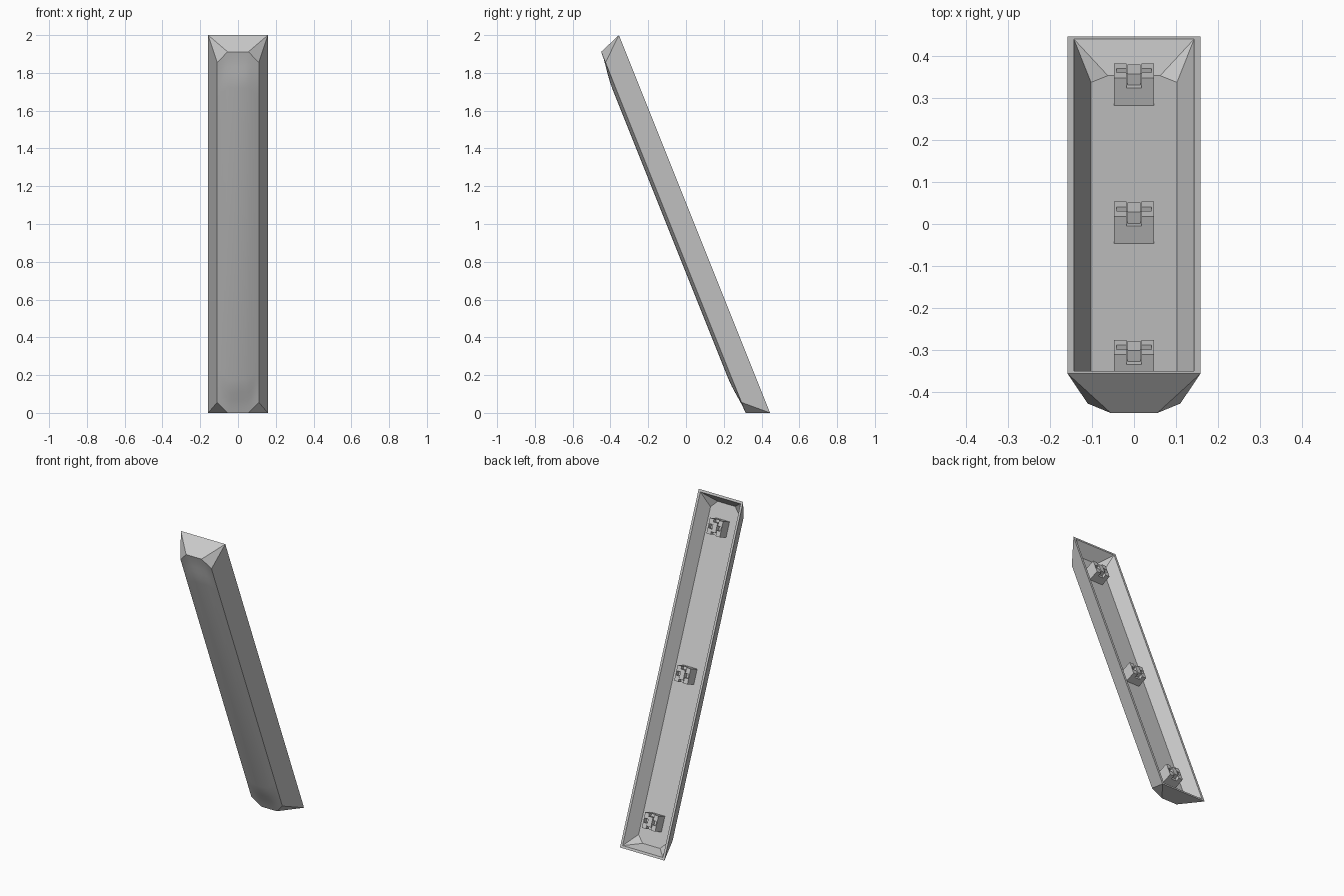
import bpy, bmesh, math
from mathutils import Matrix, Vector

if "Cube" in bpy.data.objects:
    bpy.data.objects.remove(bpy.data.objects["Cube"])

# Local frame: x across, u along the slanted length, p depth toward the front
A = math.atan2(0.8, 2.0)
c, s = math.cos(A), math.sin(A)
FRAME = Matrix(((1, 0, 0, 0), (0, -s, -c, 0.045), (0, c, -s, 1.0), (0, 0, 0, 1)))
HALF = 1.077

grey = bpy.data.materials.new("trim grey")
grey.diffuse_color = (0.6, 0.6, 0.6, 1)
grey.use_nodes = True
grey.node_tree.nodes["Principled BSDF"].inputs["Base Color"].default_value = grey.diffuse_color


def finish(name, bm):
    mesh = bpy.data.meshes.new(name)
    bm.transform(FRAME)
    bm.to_mesh(mesh)
    bm.free()
    mesh.materials.append(grey)
    ob = bpy.data.objects.new(name, mesh)
    bpy.context.collection.objects.link(ob)
    return ob


def face(bm, pts, toward):
    pts = [Vector(p) for p in pts]
    n = (pts[1] - pts[0]).cross(pts[2] - pts[0])
    if n.dot(Vector(toward)) < 0:
        pts.reverse()
    bm.faces.new([bm.verts.new(p) for p in pts])


def walls(bm, rim, flat, corner, sign):
    """Sloped tray walls from a rectangular rim to an octagonal floor."""
    (rx, ru), (fx, fu, fp), (cx, cu) = rim, flat, corner
    for k in (-1, 1):
        face(bm, [(k*rx, -ru, 0), (k*rx, ru, 0), (k*cx, cu, fp), (k*cx, -cu, fp)], (k*sign, 0, 0))
        face(bm, [(-rx, k*ru, 0), (rx, k*ru, 0), (fx, k*fu, fp), (-fx, k*fu, fp)], (0, k*sign, 0))
        for j in (-1, 1):
            face(bm, [(k*rx, j*ru, 0), (k*fx, j*fu, fp), (k*cx, j*cu, fp)], (k*sign, j*sign, 0))


# Tray shell: outer walls, inner walls, rim and floor
bm = bmesh.new()
RX, IX, IU = 0.158, 0.143, HALF - 0.015
walls(bm, (RX, HALF), (0.055, HALF - 0.047, 0.12), (0.11, HALF - 0.108), 1)
FX, FU, CX, CU, FP = 0.062, HALF - 0.05, 0.102, HALF - 0.093, 0.08
walls(bm, (IX, IU), (FX, FU, FP), (CX, CU), -1)
for k in (-1, 1):
    face(bm, [(k*RX, -HALF, 0), (k*RX, HALF, 0), (k*IX, IU, 0), (k*IX, -IU, 0)], (0, 0, -1))
    face(bm, [(-RX, k*HALF, 0), (RX, k*HALF, 0), (IX, k*IU, 0), (-IX, k*IU, 0)], (0, 0, -1))
face(bm, [(FX, FU, FP), (CX, CU, FP), (CX, -CU, FP), (FX, -FU, FP),
          (-FX, -FU, FP), (-CX, -CU, FP), (-CX, CU, FP), (-FX, FU, FP)], (0, 0, -1))

# Gently bulged front panel that flattens toward both ends
xs = [0.11 * i / 8 for i in range(-8, 9)]
steps = [0.0, 0.04, 0.08, 0.12, 0.16, 0.2]
rows = [(-1, d) for d in steps] + [(1, d) for d in reversed(steps)]
grid = []
for side, d in rows:
    t = d / 0.2
    fade = t * t * (3 - 2 * t)
    line = []
    for x in xs:
        end = 0.047 + 0.061 * max(0, abs(x) - 0.055) / 0.055
        depth = 0.12 + 0.018 * fade * (1 - (x / 0.11) ** 2)
        line.append(bm.verts.new((x, side * (HALF - end - d), depth)))
    grid.append(line)
for a, b in zip(grid, grid[1:]):
    for i in range(len(xs) - 1):
        bm.faces.new((a[i], a[i + 1], b[i + 1], b[i]))
shell = finish("pillar_trim_shell", bm)
bpy.context.view_layer.objects.active = shell
shell.select_set(True)
bpy.ops.object.shade_smooth_by_angle(angle=math.radians(24))


def box(bm, x0, x1, u0, u1, p0, p1):
    m = Matrix.Translation(((x0+x1)/2, (u0+u1)/2, (p0+p1)/2)) @ Matrix.Diagonal((x1-x0, u1-u0, p1-p0, 1))
    bmesh.ops.create_cube(bm, size=1, matrix=m)


# Mounting clips: block with a cross-shaped recess and a central tab
for name, u in (("lower_clip", -0.884), ("middle_clip", 0), ("upper_clip", 0.884)):
    bm = bmesh.new()
    W, TOP = 0.047, 0.01
    box(bm, -W, W, u - W, u + W, 0.035, FP)
    for k in (-1, 1):
        for j in (-1, 1):
            box(bm, *sorted((k*0.018, k*W)), *sorted((u + j*0.013, u + j*W)), TOP, 0.035)
        box(bm, *sorted((k*0.041, k*W)), u - 0.013, u + 0.013, TOP, 0.035)
    box(bm, -0.015, 0.015, u - 0.03, u + 0.03, TOP - 0.004, 0.035)
    finish(name, bm)
